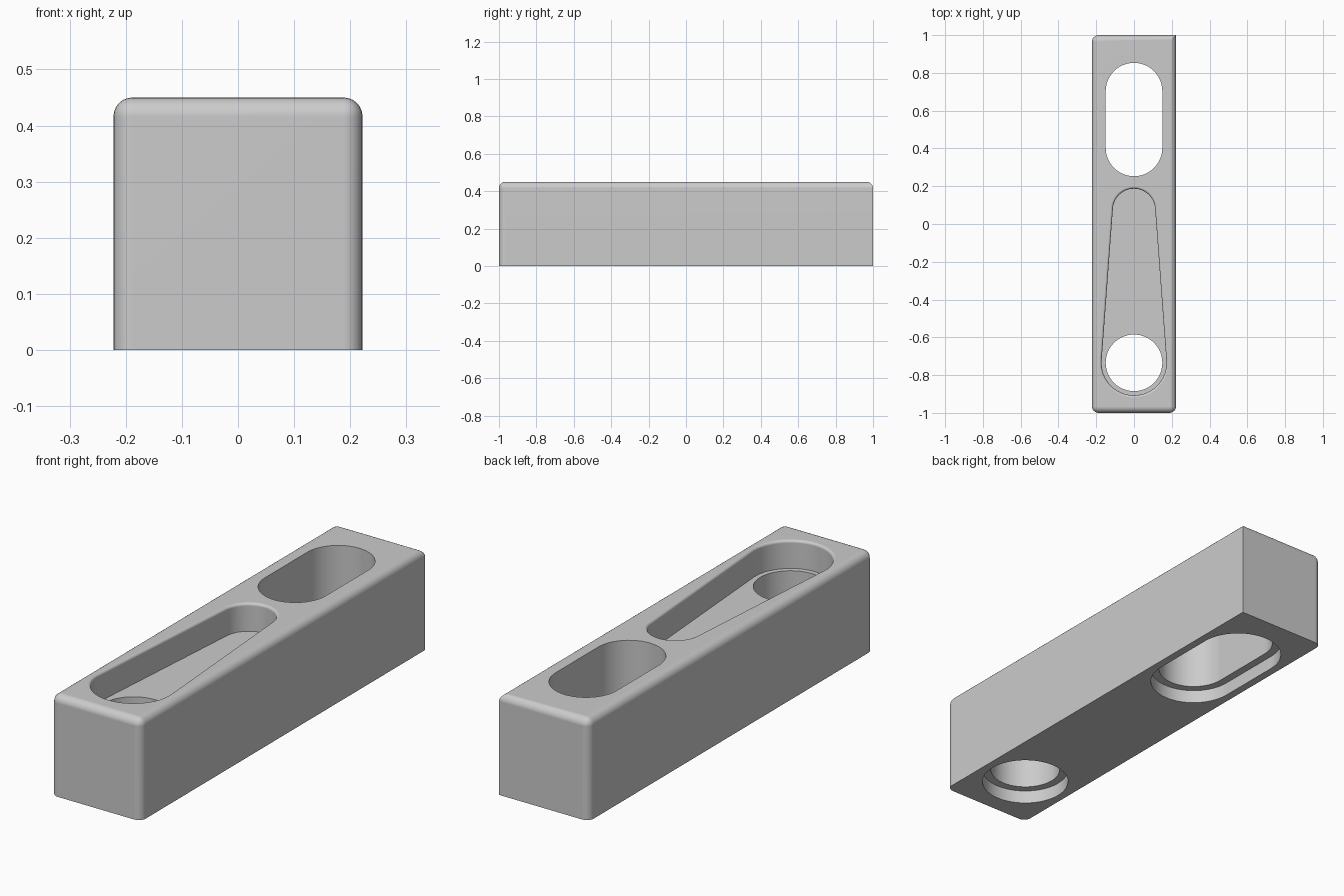
import bpy, bmesh, math

if "Cube" in bpy.data.objects:
    bpy.data.objects.remove(bpy.data.objects["Cube"])

W, L, H = 0.222, 1.0, 0.45      # half width, half length, height
FILLET, RIM = 0.034, 0.012
FLOOR, STEP = 0.325, 0.06       # pocket floor and underside counterbore heights

grey = bpy.data.materials.new("light_grey")
grey.diffuse_color = (0.6, 0.6, 0.6, 1)
grey.use_nodes = True
grey.node_tree.nodes["Principled BSDF"].inputs["Base Color"].default_value = grey.diffuse_color


def outline(y0, r0, y1, r1, n=24):
    """Hull of a front circle (y0, r0) and a back circle (y1, r1)."""
    d = y1 - y0
    phi = math.asin((r0 - r1) / d) if d else 0.0
    pts = []
    for cy, r, a, b in ((y1, r1, phi, math.pi - phi),
                        (y0, r0, math.pi - phi, 2 * math.pi + phi)):
        for i in range(n + 1):
            if d == 0 and i == n:      # full circle: skip shared ends
                continue
            t = a + (b - a) * i / n
            pts.append((r * math.cos(t), cy + r * math.sin(t)))
    return pts


def make_object(name, bm):
    bmesh.ops.recalc_face_normals(bm, faces=bm.faces[:])
    me = bpy.data.meshes.new(name)
    bm.to_mesh(me)
    bm.free()
    me.materials.append(grey)
    ob = bpy.data.objects.new(name, me)
    bpy.context.collection.objects.link(ob)
    return ob


def cutter(name, y0, r0, y1, r1, layers):
    """Solid lofted through (z, radius offset) layers."""
    bm = bmesh.new()
    rings = [[bm.verts.new((x, y, z)) for x, y in outline(y0, r0 + o, y1, r1 + o)]
             for z, o in layers]
    n = len(rings[0])
    for a, b in zip(rings, rings[1:]):
        for i in range(n):
            j = (i + 1) % n
            bm.faces.new((a[i], a[j], b[j], b[i]))
    bm.faces.new(rings[0][::-1])
    bm.faces.new(rings[-1])
    ob = make_object(name, bm)
    ob.hide_render = True
    return ob


# Block: rounded top rim and vertical corners, back right corner left sharp
bm = bmesh.new()
bmesh.ops.create_cube(bm, size=1)
for v in bm.verts:
    v.co = (v.co.x * 2 * W, v.co.y * 2 * L, (v.co.z + 0.5) * H)
rounded = []
for e in bm.edges:
    a, b = (v.co for v in e.verts)
    top = a.z > 0.1 and b.z > 0.1
    vertical = abs(a.z - b.z) > 0.1 and not (a.x > 0 and a.y > 0)
    if top or vertical:
        rounded.append(e)
bmesh.ops.bevel(bm, geom=rounded, offset=FILLET, offset_type='OFFSET',
                segments=6, profile=0.5, affect='EDGES', clamp_overlap=True)
block = make_object("slotted_block", bm)

# Tapered pocket with a rounded rim
rim = [(H - RIM + RIM * math.sin(t), RIM * (1 - math.cos(t)))
       for t in (math.pi / 2 * i / 5 for i in range(6))]
pocket = cutter("pocket_cutter", -0.735, 0.172, 0.075, 0.112,
                [(FLOOR, 0)] + rim + [(H + 0.1, RIM)])

# Through holes, each with a wider recess underneath
through = [(-0.1, 0.036), (STEP, 0.036), (STEP, 0), (H + 0.1, 0)]
hole = cutter("round_hole_cutter", -0.735, 0.15, -0.735, 0.15, through)
slot = cutter("slot_cutter", 0.403, 0.15, 0.703, 0.15, through)

cutters = (pocket, hole, slot)
for c in cutters:
    m = block.modifiers.new(c.name, 'BOOLEAN')
    m.operation, m.solver, m.object = 'DIFFERENCE', 'EXACT', c

# Bake the cuts and drop the cutters
deps = bpy.context.evaluated_depsgraph_get()
baked = bpy.data.meshes.new_from_object(block.evaluated_get(deps))
block.modifiers.clear()
block.data = baked
for c in cutters:
    bpy.data.objects.remove(c)

# Smooth curved walls, crisp edges
bpy.context.view_layer.objects.active = block
block.select_set(True)
bpy.ops.object.shade_smooth_by_angle(angle=math.radians(30))
wn = block.modifiers.new("flat_face_normals", 'WEIGHTED_NORMAL')
wn.keep_sharp = True
